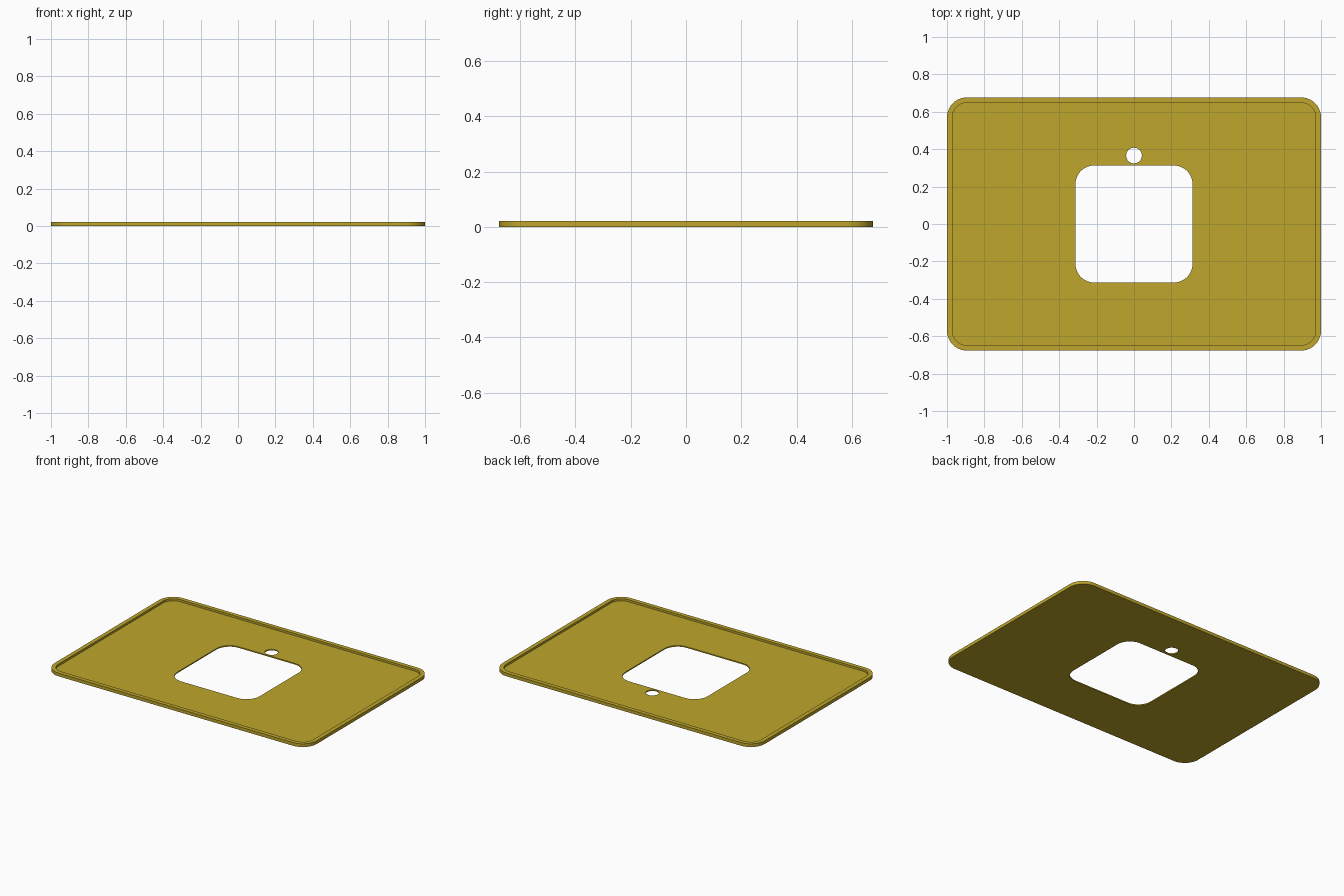
import bpy, bmesh, math

if "Cube" in bpy.data.objects:
    bpy.data.objects.remove(bpy.data.objects["Cube"])

HEIGHT, FLOOR = 0.022, 0.008


def material(name, rgb):
    mat = bpy.data.materials.new(name)
    mat.diffuse_color = (*rgb, 1)
    mat.use_nodes = True
    mat.node_tree.nodes["Principled BSDF"].inputs["Base Color"].default_value = mat.diffuse_color
    return mat


def rounded_outline(half_x, half_y, radius, cy=0.0, steps=10):
    """Counter-clockwise rounded rectangle."""
    pts = []
    for i, (sx, sy) in enumerate(((1, 1), (-1, 1), (-1, -1), (1, -1))):
        for k in range(steps + 1):
            a = math.pi / 2 * (i + k / steps)
            pts.append((sx * (half_x - radius) + radius * math.cos(a),
                        cy + sy * (half_y - radius) + radius * math.sin(a)))
    return pts


def circle_outline(radius, cy, sides=32):
    return [(radius * math.cos(2 * math.pi * k / sides),
             cy + radius * math.sin(2 * math.pi * k / sides)) for k in range(sides)]


bm = bmesh.new()


def ring(points, z):
    return [bm.verts.new((x, y, z)) for x, y in points]


def wall(a, b, mat_index=0):
    """Quads joining two rings with equal vertex counts."""
    n = len(a)
    for i in range(n):
        j = (i + 1) % n
        bm.faces.new((a[i], a[j], b[j], b[i])).material_index = mat_index


def fill(*rings):
    """Flat face bounded by the first ring, with the others as holes."""
    edges = []
    for r in rings:
        for i, v in enumerate(r):
            w = r[(i + 1) % len(r)]
            edges.append(bm.edges.get((v, w)) or bm.edges.new((v, w)))
    bmesh.ops.triangle_fill(bm, use_beauty=True, edges=edges, normal=(0, 0, 1))


outer = rounded_outline(1.0, 0.677, 0.107)
inner = rounded_outline(0.971, 0.648, 0.078)
opening = rounded_outline(0.313, 0.313, 0.1)
tap_hole = circle_outline(0.042, 0.366)

# Raised rim
outer_low, outer_top = ring(outer, 0), ring(outer, HEIGHT)
inner_top, inner_low = ring(inner, HEIGHT), ring(inner, FLOOR)
wall(outer_low, outer_top)
wall(outer_top, inner_top)
wall(inner_top, inner_low)

# Square opening and small round hole through the floor
cuts = [(ring(p, 0), ring(p, FLOOR)) for p in (opening, tap_hole)]
for low, top in cuts:
    wall(low, top)

# Floor and underside
fill(inner_low, *(top for low, top in cuts))
fill(outer_low, *(low for low, top in cuts))
bmesh.ops.recalc_face_normals(bm, faces=bm.faces)

mesh = bpy.data.meshes.new("tray")
bm.to_mesh(mesh)
bm.free()
mesh.materials.append(material("mustard gold", (0.52, 0.38, 0.025)))
tray = bpy.data.objects.new("tray", mesh)
bpy.context.collection.objects.link(tray)
bpy.context.view_layer.objects.active = tray
tray.select_set(True)
bpy.ops.object.shade_smooth_by_angle(angle=math.radians(30))
